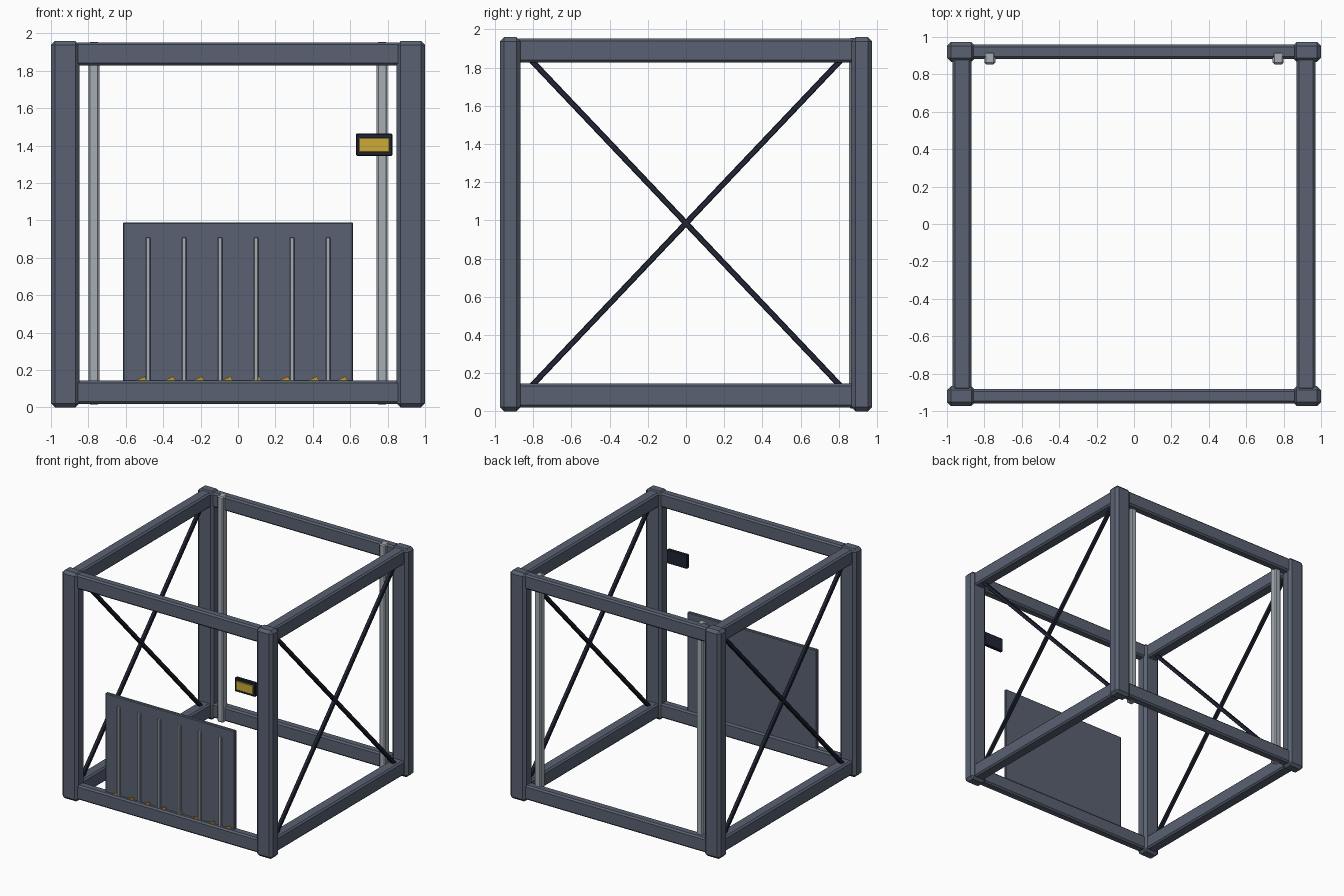
import bpy, bmesh, math
from mathutils import Matrix

if "Cube" in bpy.data.objects:
    bpy.data.objects.remove(bpy.data.objects["Cube"])


def material(name, rgb):
    m = bpy.data.materials.new(name)
    m.diffuse_color = (*rgb, 1)
    m.use_nodes = True
    m.node_tree.nodes["Principled BSDF"].inputs["Base Color"].default_value = m.diffuse_color
    return m


STEEL = material("steel", (0.10, 0.12, 0.165))
DARK = material("dark_steel", (0.014, 0.018, 0.033))
LIGHT = material("light_metal", (0.38, 0.42, 0.46))
YELLOW = material("yellow", (0.60, 0.41, 0.04))
ORANGE = material("hazard_orange", (0.58, 0.30, 0.025))


def box(name, centre, size, mat, bevel=0.0, rot=(0, 'X')):
    """Flat-shaded box with chamfered edges."""
    bm = bmesh.new()
    bmesh.ops.create_cube(bm, size=1, matrix=Matrix.Diagonal((*size, 1)))
    if bevel:
        bmesh.ops.bevel(bm, geom=bm.edges[:], offset=bevel, segments=1,
                        affect='EDGES', profile=0.5)
    me = bpy.data.meshes.new(name)
    bm.to_mesh(me)
    bm.free()
    me.materials.append(mat)
    ob = bpy.data.objects.new(name, me)
    ob.matrix_world = Matrix.Translation(centre) @ Matrix.Rotation(rot[0], 4, rot[1])
    bpy.context.collection.objects.link(ob)
    return ob


# Corner posts
for sx in (-1, 1):
    for sy in (-1, 1):
        box("corner_post", (sx * 0.924, sy * 0.92, 0.98), (0.152, 0.108, 1.96), STEEL, 0.022)

# Horizontal beams, bottom and top
for z in (0.082, 1.89):
    for s in (-1, 1):
        box("cross_beam", (0, s * 0.92, z), (1.74, 0.077, 0.125), STEEL, 0.013)
        box("side_beam", (s * 0.92, 0, z), (0.10, 1.78, 0.125), STEEL, 0.013)

# Diagonal braces crossing on both sides
angle = math.atan2(1.685, 1.6)
length = math.hypot(1.685, 1.6) + 0.08
for sx in (-1, 1):
    for d in (-1, 1):
        box("diagonal_brace", (sx * 0.92, 0, 0.985), (0.03, length, 0.03), DARK, 0.004,
            (d * angle, 'X'))

# Guide rails at the back
for sx in (-1, 1):
    box("guide_rail", (sx * 0.77, 0.887, 0.985), (0.058, 0.066, 1.94), LIGHT, 0.009)

# Front gate with ribs
box("gate_panel", (0, -0.91, 0.54), (1.23, 0.03, 0.90), STEEL, 0.006)
for i in range(6):
    box("gate_rib", (-0.481 + i * 0.1925, -0.93, 0.52), (0.024, 0.02, 0.78), LIGHT, 0.004)

# Slanted hazard marks along the foot of the gate
for i in range(8):
    box("hazard_mark", (-0.537 + i * 0.1535, -0.93, 0.13), (0.10, 0.014, 0.035), ORANGE,
        rot=(-0.42, 'Y'))

# Sign plate beside the right front post
box("sign_frame", (0.728, -0.93, 1.405), (0.194, 0.03, 0.12), DARK, 0.005)
box("sign_face", (0.728, -0.947, 1.403), (0.164, 0.014, 0.077), YELLOW, 0.003)
